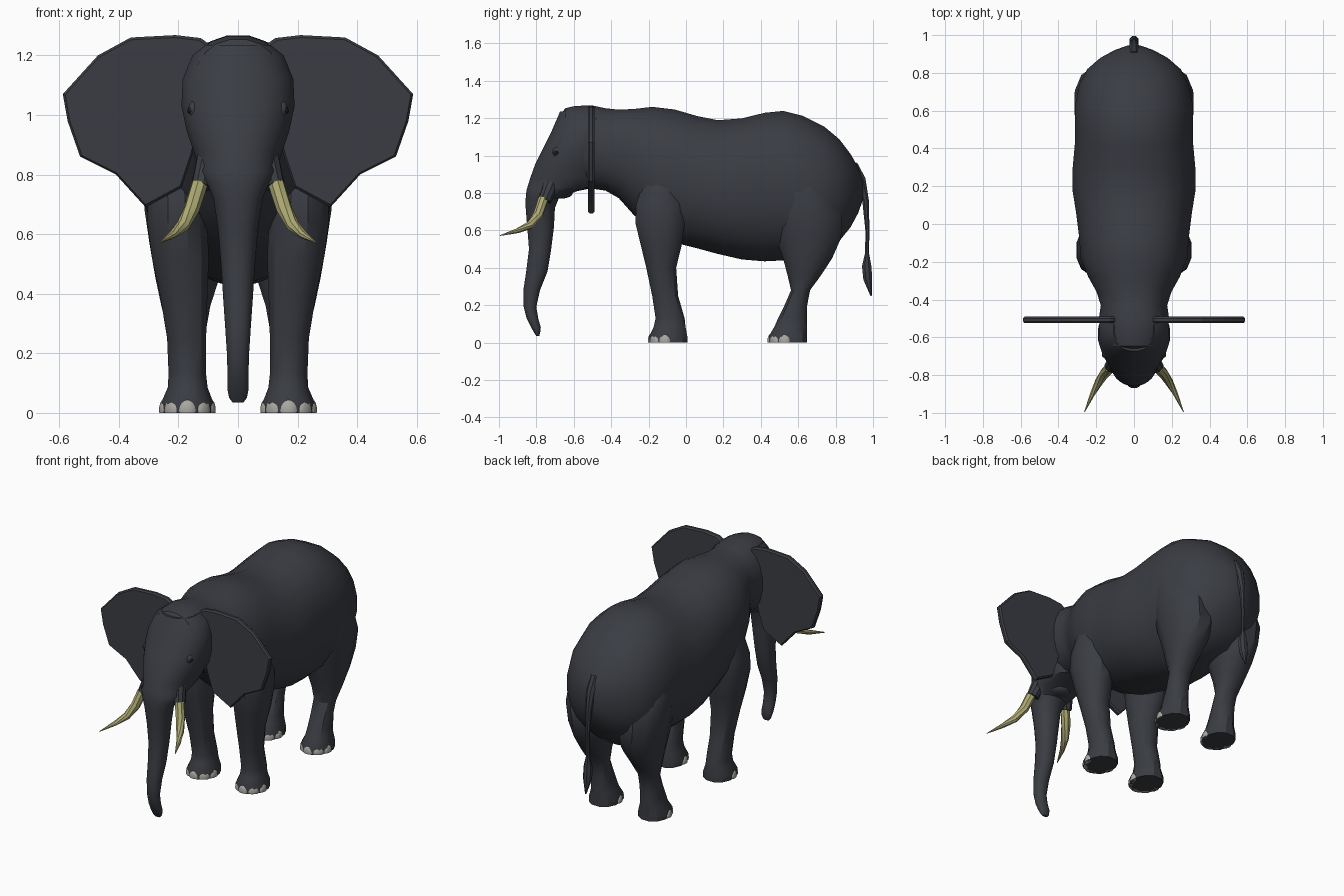
import bpy, bmesh, math
from math import sin, cos, pi, radians
from mathutils import Vector


def material(name, rgb):
    m = bpy.data.materials.new(name)
    m.diffuse_color = (*rgb, 1)
    return m


SKIN = material("skin", (0.042, 0.046, 0.056))
IVORY = material("ivory", (0.42, 0.40, 0.17))
NAIL = material("nail", (0.40, 0.39, 0.36))
BLACK = material("eye_black", (0.01, 0.01, 0.01))


def finish(name, bm, mat, angle=32):
    bmesh.ops.recalc_face_normals(bm, faces=bm.faces)
    me = bpy.data.meshes.new(name)
    bm.to_mesh(me)
    bm.free()
    me.materials.append(mat)
    ob = bpy.data.objects.new(name, me)
    bpy.context.collection.objects.link(ob)
    bpy.ops.object.select_all(action='DESELECT')
    ob.select_set(True)
    bpy.context.view_layer.objects.active = ob
    bpy.ops.object.shade_smooth_by_angle(angle=radians(angle))
    return ob


def ring(c, u, v, n, e=2.0):
    """Superellipse points around c with half axes u and v."""
    pts = []
    for i in range(n):
        a = 2 * pi * (i + 0.5) / n
        ca, sa = cos(a), sin(a)
        pts.append(Vector(c) + Vector(u) * math.copysign(abs(ca) ** (2 / e), ca)
                   + Vector(v) * math.copysign(abs(sa) ** (2 / e), sa))
    return pts


def loft(name, rings, mat, caps=(True, True), angle=32):
    bm = bmesh.new()
    rows = [[bm.verts.new(p) for p in r] for r in rings]
    n = len(rows[0])
    for a, b in zip(rows, rows[1:]):
        for i in range(n):
            j = (i + 1) % n
            bm.faces.new((a[i], a[j], b[j], b[i]))
    for row, cap in ((rows[0], caps[0]), (rows[-1], caps[1])):
        if cap:
            bm.faces.new(row)
    return finish(name, bm, mat, angle)


def tube(name, path, mat, n=8, caps=(True, True)):
    """Tapered tube through (x, y, z, radius) points."""
    p = [Vector(q[:3]) for q in path]
    rings = []
    for i, q in enumerate(path):
        t = (p[min(i + 1, len(p) - 1)] - p[max(i - 1, 0)]).normalized()
        u = t.cross(Vector((0, 1, 0.3))).normalized()
        rings.append(ring(p[i], u * q[3], t.cross(u) * q[3], n))
    return loft(name, rings, mat, caps)


def ellipsoid(name, loc, size, mat, rot=0.0):
    """Ellipsoid turned about z and flattened where it meets the ground."""
    bm = bmesh.new()
    bmesh.ops.create_uvsphere(bm, u_segments=10, v_segments=8, radius=1)
    for v in bm.verts:
        x, y, z = (v.co[k] * size[k] for k in range(3))
        v.co = (loc[0] + x * cos(rot) - y * sin(rot),
                loc[1] + x * sin(rot) + y * cos(rot), max(0, loc[2] + z))
    return finish(name, bm, mat, 60)


# torso, neck and crown: y, top, bottom, half width
torso = [(-0.66, 1.235, 0.95, 0.12), (-0.645, 1.255, 0.92, 0.15),
         (-0.59, 1.268, 0.85, 0.178), (-0.50, 1.27, 0.82, 0.188),
         (-0.43, 1.255, 0.81, 0.178), (-0.36, 1.248, 0.77, 0.20),
         (-0.28, 1.252, 0.68, 0.245), (-0.18, 1.264, 0.59, 0.285),
         (-0.06, 1.25, 0.53, 0.295), (0.06, 1.215, 0.50, 0.31),
         (0.17, 1.193, 0.47, 0.328), (0.30, 1.203, 0.44, 0.328),
         (0.42, 1.233, 0.43, 0.317), (0.52, 1.243, 0.435, 0.317),
         (0.62, 1.218, 0.45, 0.317), (0.74, 1.158, 0.47, 0.292),
         (0.82, 1.09, 0.54, 0.25), (0.88, 1.01, 0.615, 0.18),
         (0.92, 0.94, 0.69, 0.105), (0.945, 0.875, 0.76, 0.035)]
loft("torso", [ring((0, y, (t + b) / 2), (w, 0, 0), (0, 0, (t - b) / 2), 20, 2.2)
               for y, t, b, w in torso], SKIN, (False, True))

# head and trunk in one loft: z, front y, back y, half width
head = [(1.235, -0.675, -0.44, 0.11), (1.20, -0.69, -0.40, 0.155),
        (1.12, -0.725, -0.40, 0.188), (1.03, -0.77, -0.40, 0.192),
        (0.95, -0.81, -0.42, 0.175), (0.88, -0.835, -0.44, 0.152),
        (0.83, -0.85, -0.48, 0.135), (0.81, -0.855, -0.58, 0.13),
        (0.77, -0.858, -0.68, 0.105), (0.72, -0.858, -0.70, 0.084),
        (0.62, -0.85, -0.705, 0.068), (0.50, -0.84, -0.72, 0.058),
        (0.38, -0.855, -0.74, 0.05), (0.28, -0.87, -0.78, 0.043),
        (0.19, -0.868, -0.80, 0.037), (0.13, -0.853, -0.79, 0.036),
        (0.08, -0.828, -0.776, 0.036), (0.05, -0.81, -0.78, 0.03), (0.035, -0.80, -0.785, 0.018)]
loft("head_and_trunk", [ring((0, (f + b) / 2, z), (w, 0, 0), (0, (b - f) / 2, 0), 20, 2.15)
                        for z, f, b, w in head], SKIN)
ellipsoid("lower_lip", (0, -0.665, 0.80), (0.07, 0.06, 0.03), SKIN)

# legs: z, front y, back y, inner x, outer x
legs = {
    "front": [(0, -0.20, 0.01, 0.08, 0.26), (0.035, -0.20, 0.01, 0.08, 0.26),
              (0.085, -0.175, 0.0, 0.10, 0.238), (0.13, -0.165, -0.005, 0.105, 0.235),
              (0.25, -0.183, -0.04, 0.105, 0.24), (0.40, -0.215, -0.05, 0.10, 0.265),
              (0.52, -0.245, -0.02, 0.095, 0.292), (0.64, -0.275, -0.003, 0.10, 0.308),
              (0.74, -0.27, 0.0, 0.11, 0.305), (0.86, -0.23, -0.03, 0.12, 0.28)],
    "hind": [(0, 0.44, 0.65, 0.08, 0.26), (0.035, 0.44, 0.65, 0.08, 0.26),
             (0.085, 0.47, 0.65, 0.10, 0.238), (0.13, 0.49, 0.65, 0.105, 0.235),
             (0.20, 0.525, 0.65, 0.105, 0.235), (0.28, 0.56, 0.665, 0.105, 0.24),
             (0.36, 0.54, 0.725, 0.09, 0.26), (0.45, 0.515, 0.785, 0.06, 0.28),
             (0.56, 0.475, 0.835, 0.03, 0.30), (0.68, 0.46, 0.84, 0.03, 0.318),
             (0.80, 0.47, 0.78, 0.08, 0.318), (0.92, 0.50, 0.68, 0.12, 0.29)],
}

# ear outline: x, z
ear = [(0.10, 1.24), (0.125, 1.258), (0.21, 1.268), (0.36, 1.26), (0.47, 1.20),
       (0.588, 1.07), (0.572, 0.98), (0.53, 0.86), (0.41, 0.80), (0.31, 0.69),
       (0.19, 0.755), (0.155, 0.86), (0.12, 1.0)]
ear_mid = Vector((0.32, 0, 1.0))

for s, side in ((-1, "left"), (1, "right")):
    # legs and toenails
    for kind, rows in legs.items():
        loft(f"{kind}_leg_{side}",
             [ring((s * (i + o) / 2, (f + b) / 2, z), ((o - i) / 2, 0, 0),
                   (0, (b - f) / 2, 0), 12, 2.2) for z, f, b, i, o in rows],
             SKIN, (True, False))
        _, f, b, i, o = rows[0]
        for k, deg in enumerate((-168, -130, -90, -50, -12)):
            a = radians(deg)
            ellipsoid(f"{kind}_toenail_{side}_{k + 1}",
                      (s * (i + o) / 2 + 0.082 * cos(a), (f + b) / 2 + 0.096 * sin(a), 0.008),
                      (0.014, 0.032, 0.036), NAIL, a + (radians(0)))

    # thin ear slab with a chamfered rim
    rings = []
    for y, k in ((-0.525, 0.97), (-0.515, 1.0), (-0.50, 1.0), (-0.49, 0.97)):
        rings.append([Vector((s * (ear_mid.x + (x - ear_mid.x) * k), y,
                              ear_mid.z + (z - ear_mid.z) * k)) for x, z in ear])
    loft(f"ear_{side}", rings, SKIN, angle=25)

    # tusk, its fleshy socket, eye and eyelid
    tube(f"tusk_socket_{side}", [(s * 0.09, -0.68, 0.94, 0.03), (s * 0.10, -0.725, 0.84, 0.042),
                                 (s * 0.122, -0.755, 0.76, 0.036)], SKIN, 10)
    tube(f"tusk_{side}", [(s * 0.128, -0.762, 0.77, 0.028), (s * 0.155, -0.79, 0.685, 0.027),
                          (s * 0.185, -0.835, 0.628, 0.022), (s * 0.22, -0.90, 0.598, 0.014),
                          (s * 0.262, -0.995, 0.572, 0.002)], IVORY, 8)
    ellipsoid(f"eyelid_{side}", (s * 0.148, -0.685, 1.018), (0.02, 0.028, 0.03), SKIN)
    ellipsoid(f"eye_{side}", (s * 0.157, -0.692, 1.015), (0.014, 0.017, 0.012), BLACK)

# tail with tuft
tube("tail", [(0, 0.89, 0.95, 0.03), (0, 0.935, 0.87, 0.028), (0, 0.96, 0.76, 0.019),
              (0, 0.97, 0.60, 0.012), (0, 0.968, 0.48, 0.011), (0, 0.966, 0.41, 0.027),
              (0, 0.972, 0.34, 0.026), (0, 0.99, 0.25, 0.004)], SKIN, 8)
